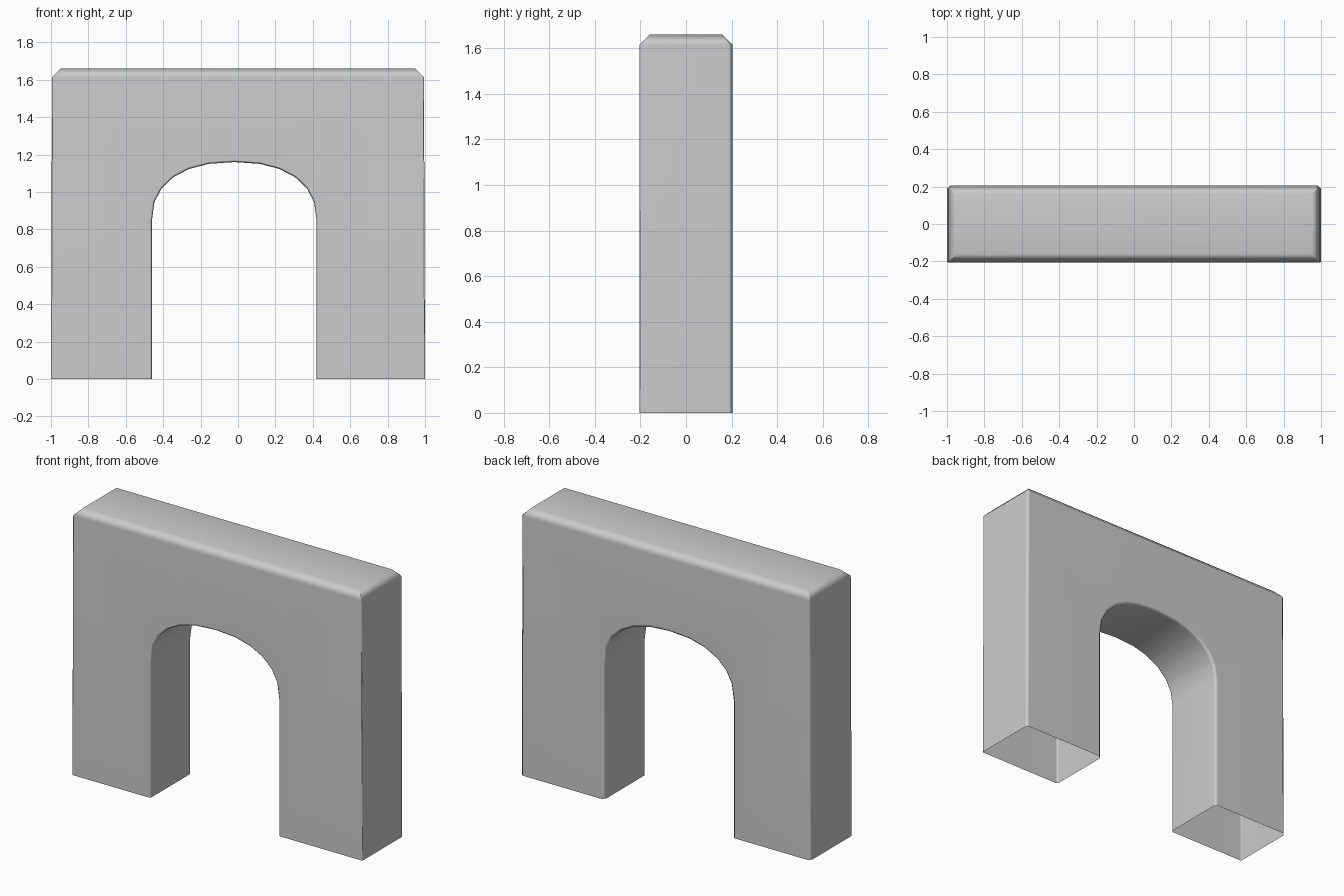
import bpy, bmesh, math

if "Cube" in bpy.data.objects:
    bpy.data.objects.remove(bpy.data.objects["Cube"])

W, H, D = 1.0, 1.66, 0.205          # half width, height, half depth
CX, RX, SPRING, RISE = -0.02, 0.44, 0.85, 0.31   # arch opening
STEPS, POWER = 12, 2.3


def spow(v, p):
    return math.copysign(abs(v) ** p, v)


# Front outline: outer block, then the rounded opening from right to left
outline = [(-W, 0), (-W + 0.006, H), (W - 0.006, H), (W, 0), (CX + RX, 0)]
for i in range(STEPS + 1):
    a = math.pi * i / STEPS
    outline.append((CX + RX * spow(math.cos(a), 2 / POWER),
                    SPRING + RISE * abs(math.sin(a)) ** (2 / POWER)))
outline.append((CX - RX, 0))

# Extrude the outline through the depth
bm = bmesh.new()
front = bm.faces.new([bm.verts.new((x, -D, z)) for x, z in outline])
ext = bmesh.ops.extrude_face_region(bm, geom=[front], use_keep_orig=True)
bmesh.ops.translate(bm, vec=(0, 2 * D, 0),
                    verts=[g for g in ext["geom"] if isinstance(g, bmesh.types.BMVert)])
bmesh.ops.recalc_face_normals(bm, faces=bm.faces[:])

# The legs are hollow: remove the feet
feet = [f for f in bm.faces if all(v.co.z < 1e-4 for v in f.verts)]
bmesh.ops.delete(bm, geom=feet, context='FACES')

# Wide chamfer on the top rim, narrow ones on the back and the arch rim
weights = bm.edges.layers.float.new("bevel_weight_edge")
for e in bm.edges:
    a, b = (v.co for v in e.verts)
    if e.is_boundary:
        continue
    if min(a.z, b.z) > H - 0.01:
        e[weights] = 1.0
    elif abs(a.y - b.y) < 1e-4:
        in_arch = max(abs(a.x), abs(b.x)) < 0.6
        e[weights] = 0.4 if a.y > 0 else (0.25 if in_arch else 0.1)

mesh = bpy.data.meshes.new("archway")
bm.to_mesh(mesh)
bm.free()
arch = bpy.data.objects.new("archway", mesh)
bpy.context.collection.objects.link(arch)

bevel = arch.modifiers.new("edge_chamfer", 'BEVEL')
bevel.limit_method = 'WEIGHT'
bevel.width = 0.045
bevel.segments = 1
bevel.use_clamp_overlap = False

# Soft shading across the chamfers
bpy.context.view_layer.objects.active = arch
arch.select_set(True)
bpy.ops.object.modifier_apply(modifier=bevel.name)
bpy.ops.object.shade_smooth_by_angle(angle=math.radians(60))
arch.modifiers.new("even_shading", 'WEIGHTED_NORMAL').keep_sharp = True
